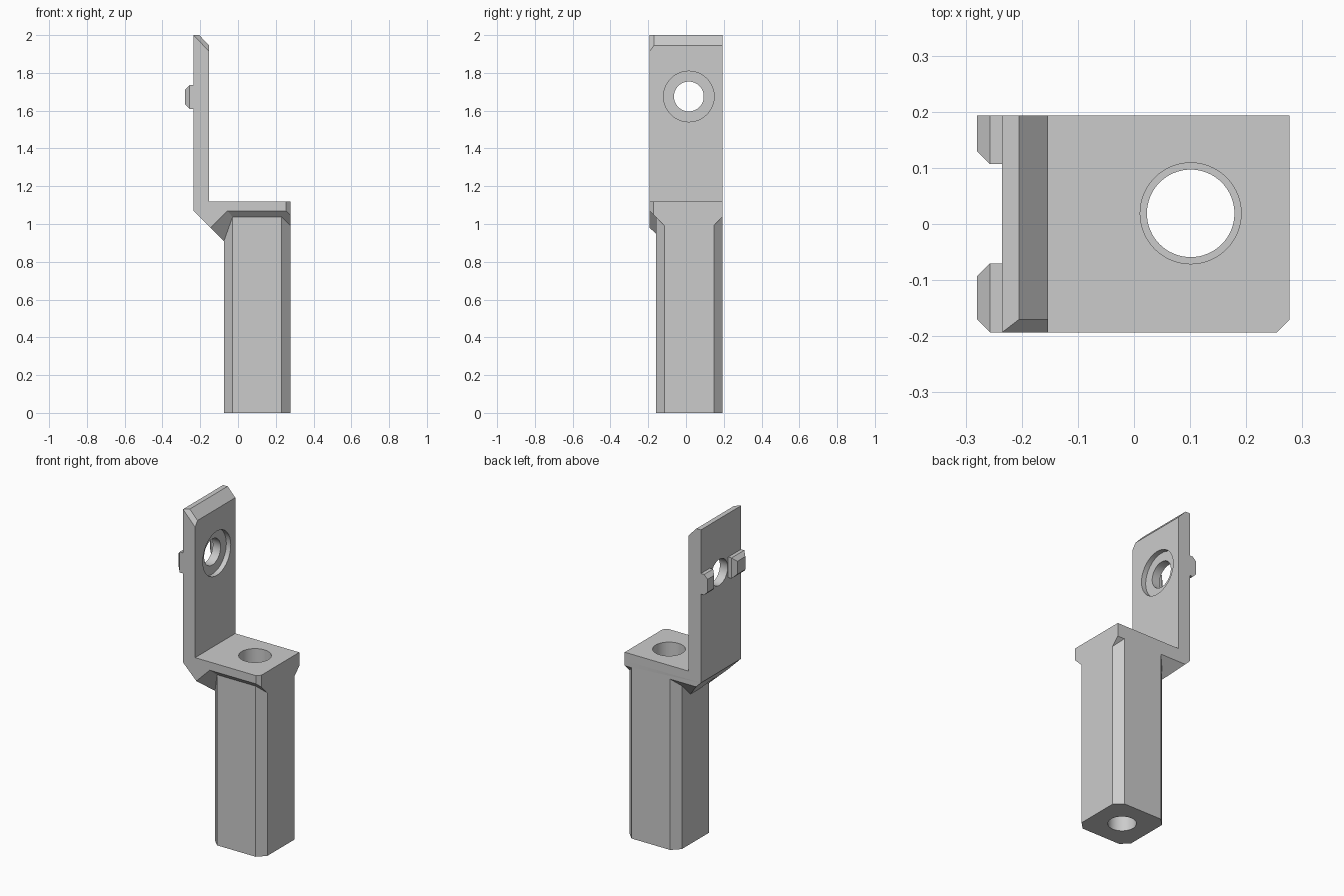
import bpy, bmesh, math
from mathutils import Vector

cube = bpy.data.objects.get("Cube")
if cube:
    bpy.data.objects.remove(cube, do_unlink=True)

grey = bpy.data.materials.new("light grey")
grey.use_nodes = True
COLOUR = (0.6, 0.6, 0.6, 1)
grey.diffuse_color = COLOUR
grey.node_tree.nodes["Principled BSDF"].inputs["Base Color"].default_value = COLOUR

# Main limits
LEFT, STEM, RIGHT = -0.235, -0.075, 0.277
FRONT, BACK = -0.193, 0.193
SHELF_LOW, SHELF_TOP = 1.07, 1.12


def finish(bm, name):
    bmesh.ops.recalc_face_normals(bm, faces=bm.faces)
    mesh = bpy.data.meshes.new(name)
    bm.to_mesh(mesh)
    bm.free()
    mesh.materials.append(grey)
    obj = bpy.data.objects.new(name, mesh)
    bpy.context.collection.objects.link(obj)
    return obj


def block(name, lo, hi, cuts=()):
    """Box between two corners; each cut (point, outward normal) slices a side off."""
    lo, hi = Vector(lo), Vector(hi)
    bm = bmesh.new()
    bmesh.ops.create_cube(bm, size=1)
    for v in bm.verts:
        v.co = (lo + hi) / 2 + v.co * (hi - lo)
    for point, normal in cuts:
        bmesh.ops.bisect_plane(bm, geom=bm.verts[:] + bm.edges[:] + bm.faces[:],
                               plane_co=point, plane_no=normal, clear_outer=True)
        rim = [e for e in bm.edges if e.is_boundary]
        if rim:
            bmesh.ops.holes_fill(bm, edges=rim)
    return finish(bm, name)


def cylinder(name, centre, radius, length, axis):
    bm = bmesh.new()
    bmesh.ops.create_cone(bm, cap_ends=True, segments=64, radius1=radius,
                          radius2=radius, depth=length)
    turn = Vector((0, 0, 1)).rotation_difference(Vector(axis))
    for v in bm.verts:
        v.co = turn @ v.co + Vector(centre)
    obj = finish(bm, name)
    obj.hide_render = True
    return obj


def combine(target, other, operation):
    mod = target.modifiers.new("combine", 'BOOLEAN')
    mod.operation = operation
    mod.solver = 'EXACT'
    mod.object = other
    bpy.context.view_layer.objects.active = target
    bpy.ops.object.modifier_apply(modifier=mod.name)
    bpy.data.objects.remove(other, do_unlink=True)


corner = ((0.255, FRONT, 0), (1, -1, 0))
underside = ((LEFT, 0, SHELF_LOW), (-1, 0, -1))

# Square stem with four chamfered corners
c = 0.046
stem_front = -0.16
body = block("bracket_body", (STEM, stem_front, 0), (RIGHT, BACK, 1.1), [
    ((x, y + c * (1 if y < 0 else -1), 0), (1 if x > 0 else -1, 1 if y > 0 else -1, 0))
    for x in (STEM, RIGHT) for y in (stem_front, BACK)])

# Shelf, flared underside, front rib and upright plate
shelf = block("shelf", (LEFT, FRONT, SHELF_LOW), (RIGHT, BACK, SHELF_TOP), [corner])
flare = block("flare", (LEFT, FRONT, 0.85), (RIGHT, BACK, 1.09), [
    underside, corner,
    ((0, FRONT, SHELF_LOW), (0, -1, -1)),
    ((0, BACK, 1.038), (0, 1, -1))])
rib = block("rib", (LEFT, FRONT, 0.85), (0, -0.1, 1.09), [
    underside, ((-0.055, FRONT, SHELF_LOW), (1, -1.8, -1))])
plate = block("plate", (LEFT, FRONT, SHELF_LOW), (-0.153, BACK, 2), [
    ((-0.205, 0, 2), (0.055, 0, 0.052)),
    ((-0.205, -0.17, 2), (0.127, -0.165, 0.12))])
for part in (shelf, flare, rib, plate):
    combine(body, part, 'UNION')

# Two locating pegs behind the plate
b = 0.023
peg_x, low, high = -0.28, 1.61, 1.735
for name, y0, y1, outer in (("front_peg", FRONT, -0.07, True), ("back_peg", 0.107, BACK, False)):
    cuts = [((peg_x, 0, low + b), (-1, 0, -1)), ((peg_x, 0, high - b), (-1, 0, 1))]
    if outer:
        cuts += [((peg_x, y0 + b, 0), (-1, -1, 0)), ((peg_x, y1 - b, 0), (-1, 1, 0))]
    else:
        cuts += [((peg_x, y0 + b, 0), (-1, -1, 0))]
    combine(body, block(name, (peg_x, y0, low), (LEFT + 0.02, y1, high), cuts), 'UNION')

# Stepped bore down the stem
bore = (0.101, 0.019)
combine(body, cylinder("bore", (*bore, 0.6), 0.078, 1.6, (0, 0, 1)), 'DIFFERENCE')
combine(body, cylinder("wide_bore", (*bore, 0.9), 0.09, 0.8, (0, 0, 1)), 'DIFFERENCE')

# Counterbored hole through the plate
combine(body, cylinder("hole", (-0.2, 0.015, 1.675), 0.079, 0.4, (1, 0, 0)), 'DIFFERENCE')
combine(body, cylinder("recess", (-0.083, 0.015, 1.675), 0.134, 0.2, (1, 0, 0)), 'DIFFERENCE')

bpy.ops.object.select_all(action='DESELECT')
body.select_set(True)
bpy.context.view_layer.objects.active = body
bpy.ops.object.shade_smooth_by_angle(angle=math.radians(25))
